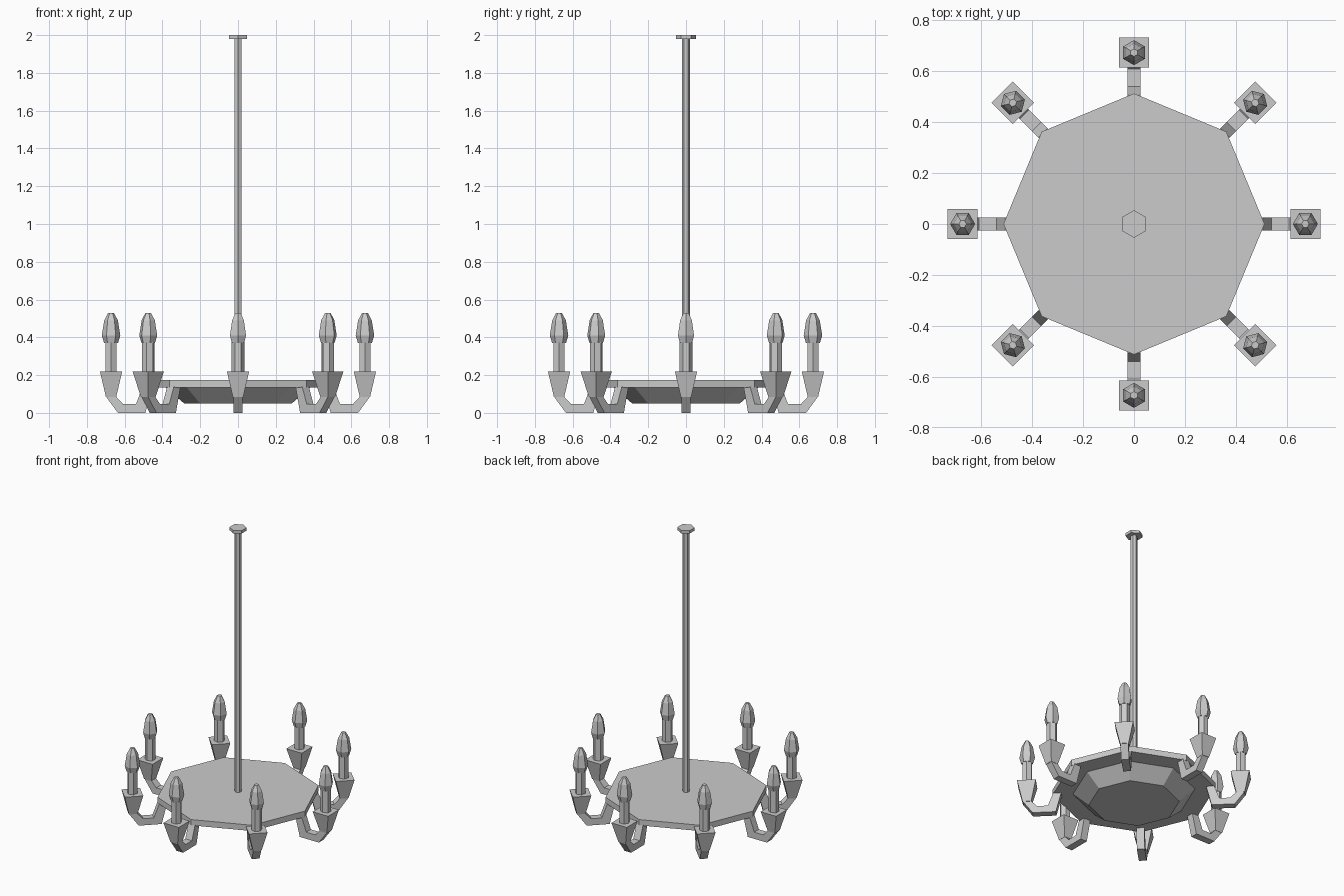
import bpy, math
from mathutils import Matrix

if "Cube" in bpy.data.objects:
    bpy.data.objects.remove(bpy.data.objects["Cube"])


def make(name, verts, faces, mat=None):
    me = bpy.data.meshes.new(name)
    me.from_pydata(verts, [], faces)
    if mat:
        me.transform(mat)
    me.update()
    ob = bpy.data.objects.new(name, me)
    bpy.context.collection.objects.link(ob)
    return ob


def lathe(name, profile, sides, start=0.0, mat=None):
    """Stack of regular polygons from (radius, z) pairs, capped at both ends."""
    verts, faces = [], []
    for r, z in profile:
        for i in range(sides):
            a = start + 2 * math.pi * i / sides
            verts.append((r * math.cos(a), r * math.sin(a), z))
    for k in range(len(profile) - 1):
        for i in range(sides):
            j = (i + 1) % sides
            faces.append((k * sides + i, k * sides + j,
                          (k + 1) * sides + j, (k + 1) * sides + i))
    faces.append(tuple(reversed(range(sides))))
    top = (len(profile) - 1) * sides
    faces.append(tuple(range(top, top + sides)))
    return make(name, verts, faces, mat)


def sweep(name, pairs, half, mat):
    """Square-section bar from pairs of (inner, outer) points in the x-z plane."""
    verts, faces = [], []
    for (xi, zi), (xo, zo) in pairs:
        verts += [(xi, -half, zi), (xi, half, zi), (xo, half, zo), (xo, -half, zo)]
    for k in range(len(pairs) - 1):
        for i in range(4):
            j = (i + 1) % 4
            faces.append((k * 4 + i, k * 4 + 4 + i, k * 4 + 4 + j, k * 4 + j))
    n = 4 * (len(pairs) - 1)
    faces += [(0, 1, 2, 3), (n + 3, n + 2, n + 1, n)]
    return make(name, verts, faces, mat)


# Octagonal plate and the shallow bowl beneath it
lathe("plate", [(0.512, 0.135), (0.512, 0.175)], 8)
lathe("bowl", [(0.285, 0.05), (0.385, 0.136)], 8)

# Hanging rod and ceiling cap
lathe("rod", [(0.021, 0.17), (0.021, 1.985)], 6, math.pi / 2)
lathe("ceiling_cap", [(0.054, 1.98), (0.054, 2.0)], 6, math.pi / 2)

# Eight arms, each with cup, candle and bulb
ARM = [((0.505, 0.14), (0.455, 0.14)), ((0.54, 0.046), (0.49, 0.0)),
       ((0.608, 0.046), (0.636, 0.0)), ((0.645, 0.085), (0.698, 0.085))]
S = math.sqrt(2)
for n in range(8):
    turn = Matrix.Rotation(n * math.pi / 4, 4, 'Z')
    place = turn @ Matrix.Translation((0.672, 0, 0))
    sweep(f"arm_{n}", ARM, 0.025, turn)
    lathe(f"cup_{n}", [(0.027 * S, 0.083), (0.059 * S, 0.22)], 4, math.pi / 4, place)
    lathe(f"candle_{n}", [(0.034, 0.21), (0.034, 0.375)], 6, math.pi / 6, place)
    lathe(f"bulb_{n}", [(0.037, 0.37), (0.049, 0.41), (0.036, 0.49), (0.015, 0.53)],
          6, 0, place)
